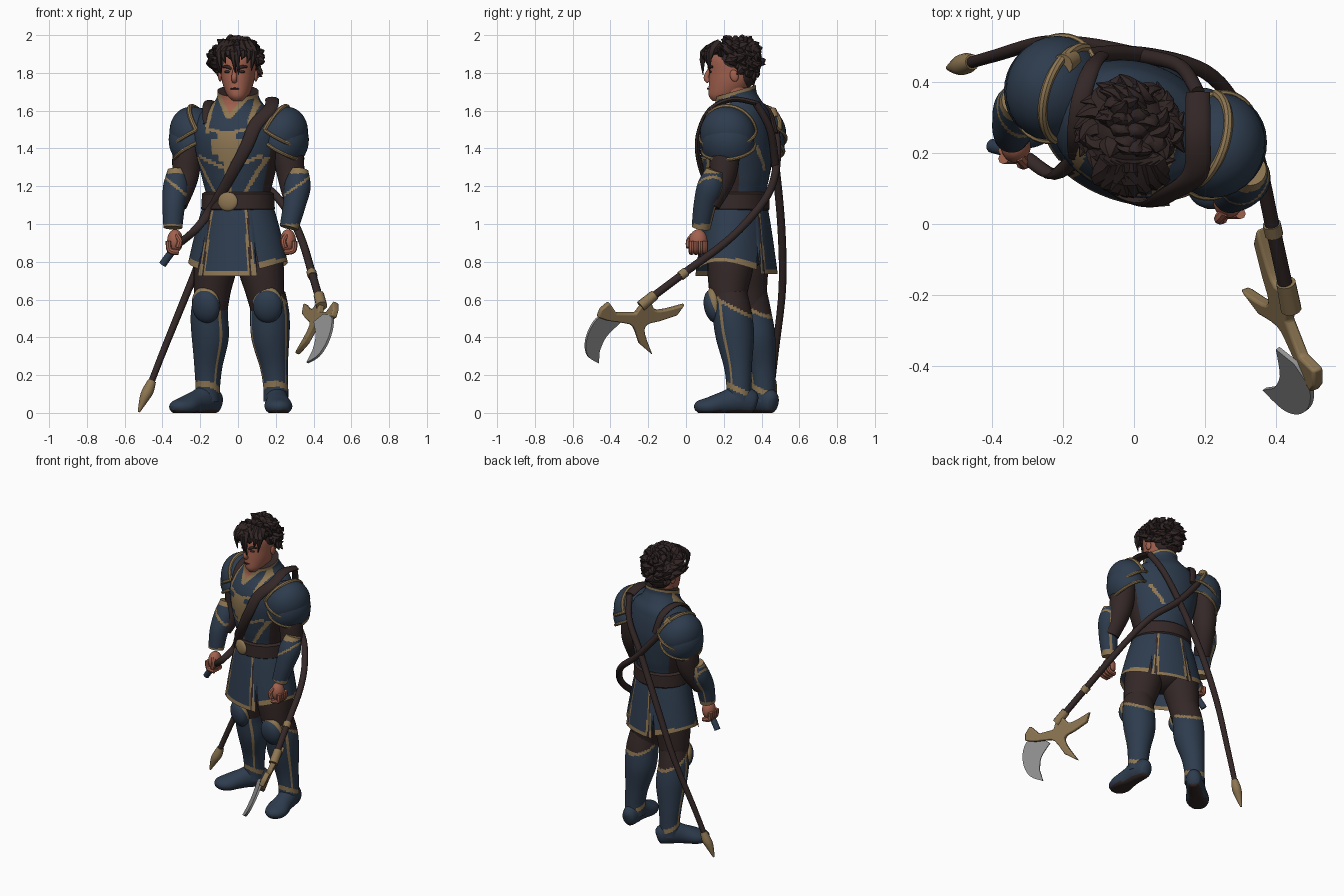
import bpy, bmesh, math, random
from mathutils import Vector as V, Matrix

if "Cube" in bpy.data.objects:
    bpy.data.objects.remove(bpy.data.objects["Cube"])
random.seed(4)
rad, deg, cos, sin, TAU = math.radians, math.degrees, math.cos, math.sin, math.tau

def mat(name, *c):
    m = bpy.data.materials.new(name)
    m.diffuse_color = (*c, 1)
    m.use_nodes = True
    m.node_tree.nodes["Principled BSDF"].inputs["Base Color"].default_value = m.diffuse_color
    return m
NAVY, GOLD = mat("navy armour", .027, .045, .075), mat("old gold trim", .27, .182, .085)
DARK, SKIN = mat("dark brown cloth", .034, .021, .020), mat("skin", .36, .12, .077)
HAIR, STEEL = mat("hair", .030, .018, .018), mat("steel", .29, .29, .29)

def finish(name, bm, mats, rule=None):
    bmesh.ops.recalc_face_normals(bm, faces=bm.faces)
    for f in bm.faces:
        f.material_index = rule(f.calc_center_median(), f.normal) if rule else 0
    me = bpy.data.meshes.new(name)
    bm.to_mesh(me)
    for m in mats:
        me.materials.append(m)
    ob = bpy.data.objects.new(name, me)
    bpy.context.collection.objects.link(ob)
    bpy.ops.object.select_all(action='DESELECT')
    ob.select_set(True)
    bpy.context.view_layer.objects.active = ob
    bpy.ops.object.shade_smooth_by_angle(angle=rad(40))
    return ob

def add_loft(bm, rings, cap=True):
    rs = [[bm.verts.new(p) for p in r] for r in rings]
    for a, b in zip(rs, rs[1:]):
        for i in range(len(a)):
            bm.faces.new((a[i - 1], a[i], b[i], b[i - 1]))
    if cap:
        bm.faces.new(rs[0]), bm.faces.new(rs[-1])

def smooth(pts, k=6):
    """Catmull-Rom resampling of number tuples"""
    P, out = [pts[0], *pts, pts[-1]], []
    for a, b, c, d in zip(P, P[1:], P[2:], P[3:]):
        for t in (j / k for j in range(k)):
            out.append(tuple(.5*(2*q + (r - p)*t + (2*p - 5*q + 4*r - s)*t*t + (3*q - p - 3*r + s)*t**3)
                             for p, q, r, s in zip(a, b, c, d)))
    return out + [tuple(pts[-1])]

def tubes(name, paths, mats, ref=(0, 1, 0), n=12, rule=None, k=5):
    """Tapered elliptical tubes along points (x, y, z, ra, rb)"""
    bm = bmesh.new()
    for pts in paths:
        pts = smooth([p if len(p) == 5 else (*p, p[3]) for p in pts], k)
        rings = []
        for p, p0, p1 in zip(pts, pts[:1] + pts, pts[1:] + pts[-1:]):
            t = (V(p1[:3]) - V(p0[:3])).normalized()
            a = t.cross(V(ref)).normalized()
            b = a.cross(t)
            r = [V(p[:3]) + a*p[3]*cos(q*TAU/n) + b*p[4]*sin(q*TAU/n) for q in range(n)]
            rings.append([V((v.x, v.y, max(v.z, 0))) for v in r])
        add_loft(bm, rings)
    return finish(name, bm, mats, rule)

def frame(loc, size, rot):
    R = [Matrix.Rotation(rad(a), 4, ax) for a, ax in zip(rot, 'XYZ')]
    return Matrix.Translation(loc) @ R[2] @ R[1] @ R[0] @ Matrix.Diagonal((*size, 1))

def ball(name, loc, size, m, rot=(0, 0, 0), low=-1.0):
    bm = bmesh.new()
    bmesh.ops.create_uvsphere(bm, u_segments=28, v_segments=20, radius=1)
    bmesh.ops.delete(bm, geom=[v for v in bm.verts if v.co.z < low - .01], context='VERTS')
    bm.transform(frame(loc, size, rot))
    return finish(name, bm, [m])

# ---- cuirass from oval sections: (z, centre y, half width, half depth)
YAW = rad(-19)
TORSO = smooth([(1.06, .27, .18, .15), (1.15, .27, .172, .147), (1.25, .27, .195, .168), (1.4, .268, .232, .188), (1.5, .27, .238, .182),
                (1.58, .28, .205, .155), (1.63, .275, .14, .125), (1.67, .265, .112, .11), (1.705, .262, .11, .108)], 13)

def oval(s, t, yaw=YAW, off=0):
    return Matrix.Rotation(yaw, 3, 'Z') @ V(((s[2] + off)*sin(t), -(s[3] + off)*cos(t), 0)) + V((0, s[1], s[0]))

def surf(a, z, off):
    return oval(min(TORSO, key=lambda s: abs(s[0] - z)), rad(a), off=off)

def local(co):
    v = Matrix.Rotation(-YAW, 3, 'Z') @ V((co.x, co.y - .27, 0))
    return v.x, deg(math.atan2(v.x, -v.y))

def sections(name, prof, mats, rule=None, yaw=YAW, n=72, slope=0):
    bm = bmesh.new()
    add_loft(bm, [[oval(s, i*TAU/n, yaw) for i in range(n)] for s in prof])
    for v in bm.verts:
        v.co.z += slope*(v.co.y - .265)*max(0, v.co.z - 1.56)/.15
    return finish(name, bm, mats, rule)

def torso_rule(c, nrm):
    lx, t = local(c)
    x, t, z = abs(lx), abs(t), c.z
    if nrm.z > .8 and z > 1.65:
        return 2
    if t < 90 and z > 1.56 and x < (z - 1.565)*.7 + .018:
        return 3 if x < (z - 1.585)*.7 else 1
    if z > 1.687 + .3*(c.y - .265):
        return 1
    if t < 90:
        if x < .048 and 1.33 < z < 1.49 or x < .088 and 1.37 < z < 1.45 or x < .018 and z < 1.34:
            return 1
        if abs(x - .118) < .013 and z > 1.48 or abs(x - (.2 - (1.36 - z)*.6)) < .011 and z < 1.36:
            return 1
        if abs(z - 1.29 - x*.4) < .010 and x < .18 or abs(z - 1.48 - x*.2) < .009 and .04 < x < .12:
            return 1
    if 68 < t < 112 and z < 1.5:
        return 2
    return int(t > 112 and lx > 0 and abs(x - .04 - (z - 1.28)*.7) < .013 and 1.28 < z < 1.42)

sections("cuirass", TORSO, [NAVY, GOLD, DARK, SKIN], torso_rule, n=144, slope=.3)
sections("belt", [(1.07, .27, .19, .16), (1.08, .27, .198, .17), (1.16, .27, .193, .166), (1.17, .27, .18, .155)], [DARK])
ball("belt_buckle", surf(0, 1.115, .02), (.055, .018, .05), GOLD, (0, 0, -19))

# ---- skirt of hanging panels with trimmed edges and dark slits
def hem(t):
    if 34 < t < 38 or 148 < t < 152:
        return .86
    return .725 if t < 36 else .77 - .03*cos(rad(t*2)) if t < 150 else .735

def skirt_ring(j):
    for t in range(-180, 180, 2):
        z = 1.11 + (hem(abs(t)) - 1.11)*j/30
        d = (max(0, 1.11 - z)/.38)**.8
        lift = .010*d if abs(t) < 36 or abs(t) > 150 else 0
        yield oval((z, .268, .18 + .106*d + lift, .155 + .042*d + lift), rad(t))

def skirt_rule(c, _):
    t = abs(local(c)[1])
    slit = min(abs(t - 36), abs(t - 150))
    return 2 if slit < 1.5 else int(slit < 4.6 and (t < 36 or t > 150 or c.z < .9) or c.z < hem(t) + .022)
bm = bmesh.new()
add_loft(bm, [list(skirt_ring(j)) for j in range(31)], False)
finish("skirt_panels", bm, [NAVY, GOLD, DARK], skirt_rule)
ball("hips", (0, .27, .88), (.2, .15, .14), DARK, (0, 0, -19))

# ---- legs: thigh, boot, foot (heel, toe), knee guard, turn
LEGS = {"left": ([(-.10, .31, .95, .12), (-.12, .32, .78, .116), (-.135, .33, .66, .10), (-.14, .34, .55, .085)],
                 [(-.14, .34, .63, .09), (-.152, .355, .52, .098), (-.147, .375, .40, .098), (-.157, .40, .25, .075),
                  (-.16, .41, .14, .065), (-.163, .41, .06, .065)], (-.10, .47, -.345, .235), (-.17, .272, .57), -28),
        "right": ([(.10, .25, .95, .12), (.12, .235, .78, .122), (.14, .225, .66, .105), (.155, .225, .55, .088)],
                  [(.157, .23, .63, .094), (.168, .245, .52, .104), (.172, .26, .40, .101), (.19, .275, .25, .075),
                   (.2, .28, .14, .066), (.2, .28, .06, .066)], (.197, .375, .22, .045), (.157, .158, .57), -8)}
FOOT = [(0, .05, .02, .03), (.06, .055, .045, .06), (.28, .07, .06, .075), (.5, .055, .062, .062), (.75, .035, .074, .05),
        (.93, .03, .052, .035), (1, .025, .015, .012)]
for side, (thigh, boot, (hx, hy, tx, ty), knee, turn) in LEGS.items():
    axis = smooth(boot, 9)
    def boot_rule(c, _):
        p = min(axis, key=lambda a: abs(a[2] - c.z))
        t = deg(math.atan2(c.x - p[0], p[1] - c.y)) - turn
        up, ankle = c.z - .565 - .06*cos(rad(t)), .125 + .03*cos(rad(t))
        return 2 if up > .015 else int(up > -.006 or abs(c.z - ankle) < .015 or (c.z > ankle and abs(abs(t) - 62) < 5))
    tubes(side + "_thigh", [thigh], [DARK], n=24)
    tubes(side + "_boot", [boot], [NAVY, GOLD, DARK], n=72, k=12, rule=boot_rule)
    tubes(side + "_foot", [[(hx + (tx-hx)*u, hy + (ty-hy)*u, z, a, c) for u, z, a, c in FOOT]], [NAVY, DARK],
          ref=(0, 0, 1), n=24, rule=lambda c, _: int(c.z < .014))
    ball(side + "_knee_rim", V(knee) + V((0, 0, .006)), (.080, .044, .095), GOLD, (12, 0, turn))
    ball(side + "_knee_guard", V(knee) + V((0, -.012, -.006)), (.078, .05, .09), NAVY, (12, 0, turn))

# ---- arms, bracers, hands and layered shoulder plates
ARMS = {"left": (-1, [(-.25, .385, 1.52, .07), (-.27, .38, 1.36, .077), (-.28, .365, 1.24, .068), (-.32, .30, 1.1, .05)],
                 [(-.325, .35, 1.285, .048), (-.328, .325, 1.2, .068), (-.34, .275, 1.1, .06), (-.345, .25, .98, .05)],
                 (-.333, .22, .91), (-.222, .382, 1.47)),
        "right": (1, [(.25, .215, 1.52, .07), (.268, .205, 1.36, .079), (.282, .19, 1.24, .07), (.3, .13, 1.1, .05)],
                  [(.325, .155, 1.285, .048), (.315, .13, 1.2, .07), (.298, .10, 1.1, .06), (.27, .08, .98, .05)],
                  (.265, .065, .91), (.23, .222, 1.47))}
for side, (s, arm, bracer, (hx, hy, hz), pad) in ARMS.items():
    tubes(side + "_sleeve", [arm], [DARK], n=24)
    tubes(side + "_bracer", [bracer], [NAVY, GOLD], n=40, k=14, rule=lambda c, n: int(
        c.z > 1.268 or c.z < 1 or abs(c.z - 1.2 - s*n.x*.05) < .008 or (n.y > 0 and abs(n.x - s*.4) < .12)))
    ball(side + "_hand", (hx, hy, hz), (.042, .048, .062), SKIN)
    digits = [[(hx + s*a, hy - .036 + .024*i, hz + c, .015) for a, c in ((.035, 0), (.028, -.05), (-.02, -.06))] for i in range(4)]
    digits.append([(hx - s*a, hy - b, hz + c, .015) for a, b, c in ((.01, .03, .03), (.025, .05, 0), (.015, .05, -.035))])
    tubes(side + "_fingers", digits, [SKIN], n=8)
    trims = []
    for i, (dx, dz, size, low) in enumerate([(0, 0, (.132, .150, .158), 0), (.014, -.05, (.122, .143, .15), -.15)]):
        at, rot, r = V(pad) + V((s*dx, 0, dz)), (0, s*30, -19), math.sqrt(1 - low*low)
        ball(f"{side}_shoulder_plate_{i + 1}", at, size, NAVY, rot, low)
        M = frame(at, size, rot)
        trims.append([(*(M @ V((r*cos(a*.3), r*sin(a*.3), low))), .010) for a in range(22)])
        if i == 0:  # raised inner edge over the shoulder
            arc = [(*(M @ V((-s*.42, .915*cos(a*.314), .915*sin(a*.314)))), .013) for a in range(11)]
    tubes(side + "_shoulder_rims", trims, [GOLD], ref=(0, 0, 1), n=8, k=2)
    tubes(side + "_shoulder_inner_trim", [arc], [GOLD], ref=(1, 0, 0), n=8, k=2)

# ---- head, face and neck
HEAD = smooth([(1.652, .18, .03, .04), (1.68, .20, .056, .08), (1.74, .23, .08, .11), (1.80, .245, .091, .122),
               (1.88, .25, .096, .12), (1.93, .26, .07, .08), (1.945, .26, .03, .03)], 5)
sections("head", HEAD, [SKIN], yaw=rad(-8), n=36)
tubes("neck", [[(0, .28, 1.58, .075), (0, .262, 1.67, .07), (0, .255, 1.76, .07)]], [SKIN], n=24)
tubes("nose", [[(-.017, .125, 1.82, .010), (-.02, .108, 1.775, .015), (-.018, .122, 1.755, .014)]], [SKIN])
for s, side in ((-1, "left"), (1, "right")):
    x, y = -.017 + s*.038, .135 - s*.005
    ball(side + "_ear", (s*.094, .265 - s*.01, 1.785), (.012, .022, .032), SKIN, (15, 0, 0))
    ball(side + "_eye", (x, y, 1.806), (.017, .008, .007), HAIR)
    tubes(side + "_eyebrow", [[(x - s*.022, y - .004, 1.82, .008), (x, y - .002, 1.832, .009), (x + s*.026, y + .012, 1.832, .005)]], [HAIR])
tubes("mouth", [[(-.04, .124, 1.715, .003), (-.018, .115, 1.717, .005), (.006, .12, 1.715, .003)]], [DARK], ref=(0, 0, 1))

# ---- tousled hair: cap, nape, locks and fringe
C, S, locks = V((-.01, .262, 1.868)), V((.115, .12, .106)), []
ball("hair_cap", C, S, HAIR)
ball("hair_nape", (-.005, .305, 1.80), (.088, .068, .085), HAIR)
while len(locks) < 85:
    d = V([random.gauss(0, 1) for _ in range(3)]).normalized()
    if d.z < -.8 or (d.y < -.3 and d.z < .3) or (d.z < -.25 and d.y < .15):
        continue
    p0 = C + V([a*q for a, q in zip(d, S)])*.8
    swirl = V((-d.y, d.x, .25 - d.z*.5))*random.choice((-1, 1, 1))*.026
    p1, p2 = p0 + d*.036 + swirl*.5, p0 + d*random.uniform(.04, .066) + swirl*1.8
    locks.append([(*p0, .042, .03), (*p1, .03, .02), (p2.x, p2.y, min(p2.z, 1.995), .002, .002)])
for x, end in ((-.10, 1.80), (-.078, 1.85), (-.05, 1.87), (-.026, 1.80), (-.008, 1.79), (.03, 1.87), (.06, 1.85), (.082, 1.81)):
    y = .10 + 4*(x + .01)**2
    locks.append([(x*.7, .18, 1.945, .035), (x, y - .006, 1.905, .022), (x + .012*(1 if x < 0 else -1), y - .01, end, .002)])
tubes("hair_locks", locks, [HAIR], ref=(.13, .9, .4), n=6, k=3)

# ---- straps and poles crossing the back
strap = [(.18, .37, 1.64, .014, .034), (.18, .25, 1.66, .014, .036), (.172, .14, 1.615, .014, .036)]
for a, z, w in ((38, 1.53, .036), (27, 1.42, .034), (12, 1.29, .031), (-14, 1.16, .028), (-38, 1.06, .025)):
    strap.append((*surf(a, z, .014), .014, w))
strap += [(-.225, .14, .97, .016, .022), (-.30, .185, .905, .018, .02)]
tubes("chest_strap", [strap], [DARK], ref=(1, 0, 0))
tubes("shoulder_strap", [[(-.165, .19, 1.53, .012, .02), (-.165, .25, 1.61, .012, .024), (-.15, .35, 1.645, .012, .026),
                          (-.12, .44, 1.6, .012, .024), (-.09, .475, 1.48, .012, .02)]], [DARK], ref=(1, 0, 0))
tubes("grip_end", [[(-.32, .2, .89, .02), (-.36, .21, .84, .02), (-.4, .22, .785, .02)]], [NAVY])
tubes("back_pole", [[(.18, .37, 1.64, .02), (.13, .445, 1.5, .02), (.02, .475, 1.3, .021), (-.13, .505, .98, .021),
                     (-.26, .51, .66, .02), (-.39, .475, .34, .018), (-.46, .455, .16, .017)]], [DARK])
tubes("pole_spike", [[(-.455, .457, .17, .022), (-.475, .452, .12, .03), (-.495, .446, .08, .026), (-.525, .44, .005, .006)]], [GOLD])
tubes("polearm_shaft", [[(-.19, .45, 1.58, .02), (-.1, .48, 1.45, .021), (.05, .475, 1.28, .021), (.2, .43, 1.15, .021),
                         (.29, .33, 1.02, .021), (.345, .2, .895, .021), (.387, .01, .755, .021), (.435, -.21, .59, .021)]], [DARK])
tubes("shaft_collars", [[(.388, 0, .747, .026), (.395, -.03, .724, .026)], [(.428, -.165, .625, .028), (.443, -.24, .565, .03)],
                        [(-.2, .45, 1.6, .03), (-.175, .465, 1.555, .03)]], [GOLD])

# ---- polearm head: flat outlines (y, z) on leaning planes x = a + b*y + c*z
def plate(name, pts, thick, m, a, b, c):
    bm, nrm = bmesh.new(), V((1, -b, -c)).normalized()*thick/2
    add_loft(bm, [[V((a + b*y + c*z, y, z)) + nrm*s for y, z in pts] for s in (-1, 1)])
    return finish(name, bm, [m])
prongs = smooth([(-.19, .61), (-.17, .55), (-.11, .55), (-.01, .577)], 3) + smooth([(-.05, .52), (-.14, .49), (-.21, .47),
    (-.22, .42), (-.18, .31)], 3) + smooth([(-.25, .37), (-.285, .46), (-.34, .48), (-.41, .49), (-.47, .51)], 3)
prongs += [(-.455, .55), (-.41, .588), (-.37, .53), (-.27, .53), (-.22, .6)]
bev = plate("polearm_prongs", prongs, .034, GOLD, .108, -.39, .427).modifiers.new("soft_edges", 'BEVEL')
bev.width, bev.segments = .009, 2
blade = smooth([(-.39, .52), (-.46, .51), (-.51, .445), (-.533, .365), (-.52, .30), (-.465, .265)], 4)
plate("crescent_blade", blade + smooth([(-.46, .33), (-.425, .405), (-.35, .48)], 4), .014, STEEL, -.104, -.7, .55)
